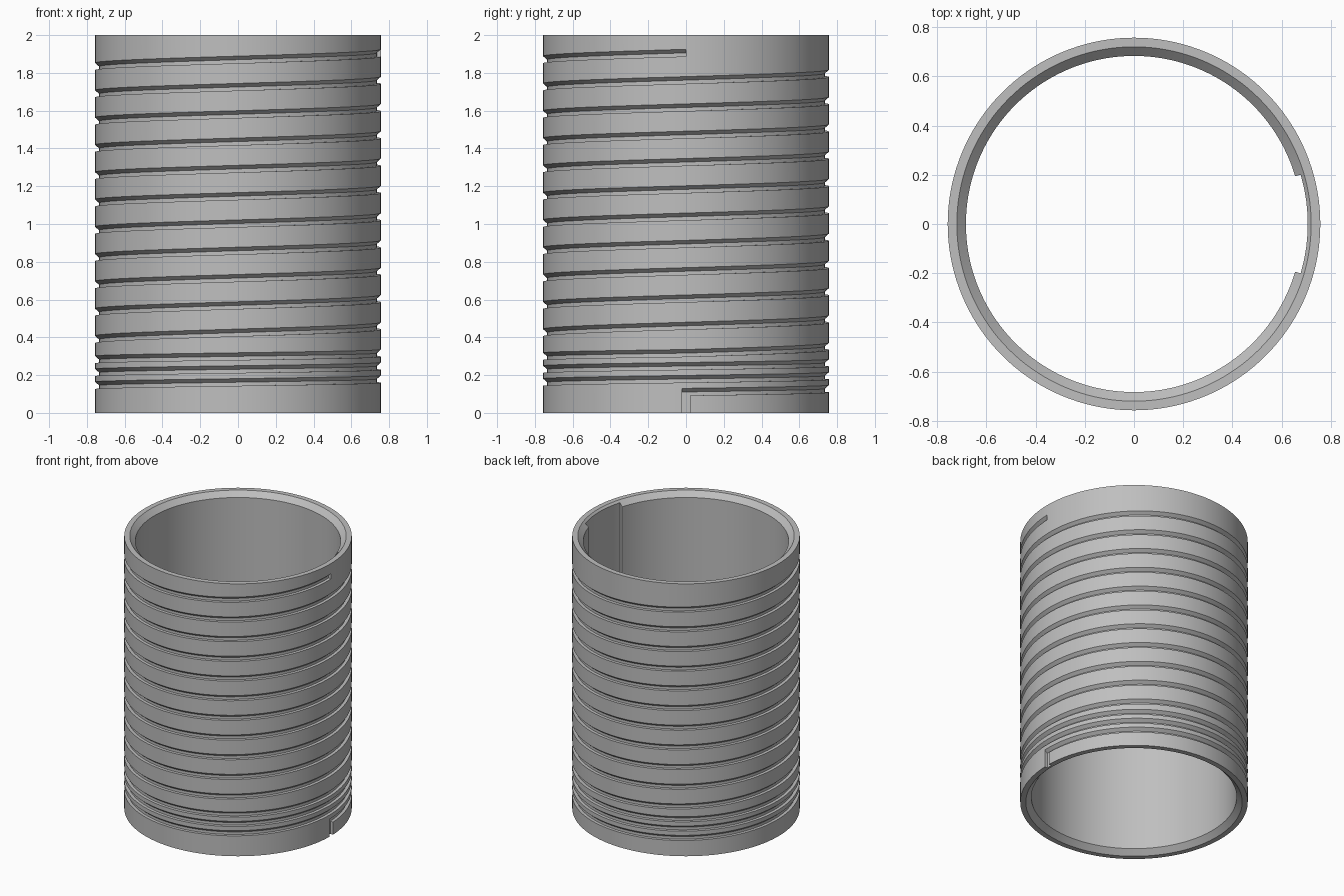
import bpy
import bmesh
from math import sin, cos, pi, tau

if "Cube" in bpy.data.objects:
    bpy.data.objects.remove(bpy.data.objects["Cube"], do_unlink=True)

HEIGHT = 2.0
R_OUT, R_FLOOR = 0.757, 0.735          # outer wall and groove floor
R_RIM, R_IN, R_RECESS = 0.72, 0.683, 0.706
TURNS, SLOW_TURNS = 14, 3              # the lowest turns are closer together
SLOT = 0.029                           # half angle of the entry slot
RECESS = 0.288                         # half angle of the inner recess
SEGMENTS = 144


def groove_top(turn):
    """Height of the groove's upper edge after a number of turns."""
    if turn < SLOW_TURNS:
        return 0.13 + 0.0685 * turn
    return 0.13 + 0.0685 * SLOW_TURNS + 0.1445 * (turn - SLOW_TURNS)


def groove(turn):
    """Groove section from bottom to top: ledge, floor, sloped upper wall."""
    z = groove_top(turn)
    return [(R_OUT, z - 0.038), (R_FLOOR, z - 0.038), (R_FLOOR, z - 0.019), (R_OUT, z)]


def bore(r):
    """Inner wall from top to bottom, with a chamfer at each end."""
    c = R_RIM - r
    return [(r, HEIGHT - c), (r, c)]


def section(angle, r_inner, part):
    """Closed wall section at one angle."""
    pts = []
    for k in range(TURNS):
        pts += groove(k + angle / tau)
    slot_top = groove(0)[2:]
    if part == "slot_after":
        pts = [(R_FLOOR, 0)] + pts[2:]
    elif part == "slot_before":
        pts = [(R_FLOOR, 0)] + slot_top + pts
    else:
        pts = [(R_OUT, 0)] + pts
    return pts + [(R_OUT, HEIGHT), (R_RIM, HEIGHT)] + bore(r_inner) + [(R_RIM, 0)]


bm = bmesh.new()


def add_face(corners):
    """Face from (angle, (radius, height)) corners."""
    bm.faces.new([bm.verts.new((r * cos(a), r * sin(a), z)) for a, (r, z) in corners])


def add_wall(angle, pts):
    add_face([(angle, p) for p in pts])


# Tube wall, column by column
special = [SLOT, RECESS, tau - RECESS, tau - SLOT]
even = [tau * i / SEGMENTS for i in range(1, SEGMENTS)]
even = [a for a in even if min(abs(a - s) for s in special) > 0.012]
angles = sorted([0, tau] + special + even)
for a, b in zip(angles, angles[1:]):
    mid = (a + b) / 2
    r_inner = R_RECESS if min(mid, tau - mid) < RECESS else R_IN
    part = "slot_after" if mid < SLOT else "slot_before" if mid > tau - SLOT else "plain"
    left, right = section(a, r_inner, part), section(b, r_inner, part)
    for i in range(len(left)):
        j = (i + 1) % len(left)
        add_face([(a, left[i]), (b, right[i]), (b, right[j]), (a, left[j])])

# Slot sides and the closed upper end of the groove
start = groove(SLOT / tau)
add_wall(SLOT, [(R_FLOOR, 0), (R_OUT, 0), start[0], start[1]])
add_wall(-SLOT, [(R_OUT, 0), (R_FLOOR, 0)] + groove(0)[2:])
add_wall(0, groove(TURNS)[::-1])

# Recess sides
step = bore(R_IN)[1:] + bore(R_RECESS)[::-1] + bore(R_IN)[:1]
add_wall(RECESS, step)
add_wall(-RECESS, step[::-1])

bmesh.ops.remove_doubles(bm, verts=bm.verts, dist=0.0001)
mesh = bpy.data.meshes.new("grooved_tube")
bm.to_mesh(mesh)
bm.free()

# Plain grey finish
grey = bpy.data.materials.new("grey")
grey.use_nodes = True
colour = (0.52, 0.52, 0.52, 1)
grey.diffuse_color = colour
grey.node_tree.nodes["Principled BSDF"].inputs["Base Color"].default_value = colour
mesh.materials.append(grey)

tube = bpy.data.objects.new("grooved_tube", mesh)
bpy.context.collection.objects.link(tube)
bpy.ops.object.select_all(action="DESELECT")
tube.select_set(True)
bpy.context.view_layer.objects.active = tube
bpy.ops.object.shade_smooth_by_angle(angle=pi / 6)
